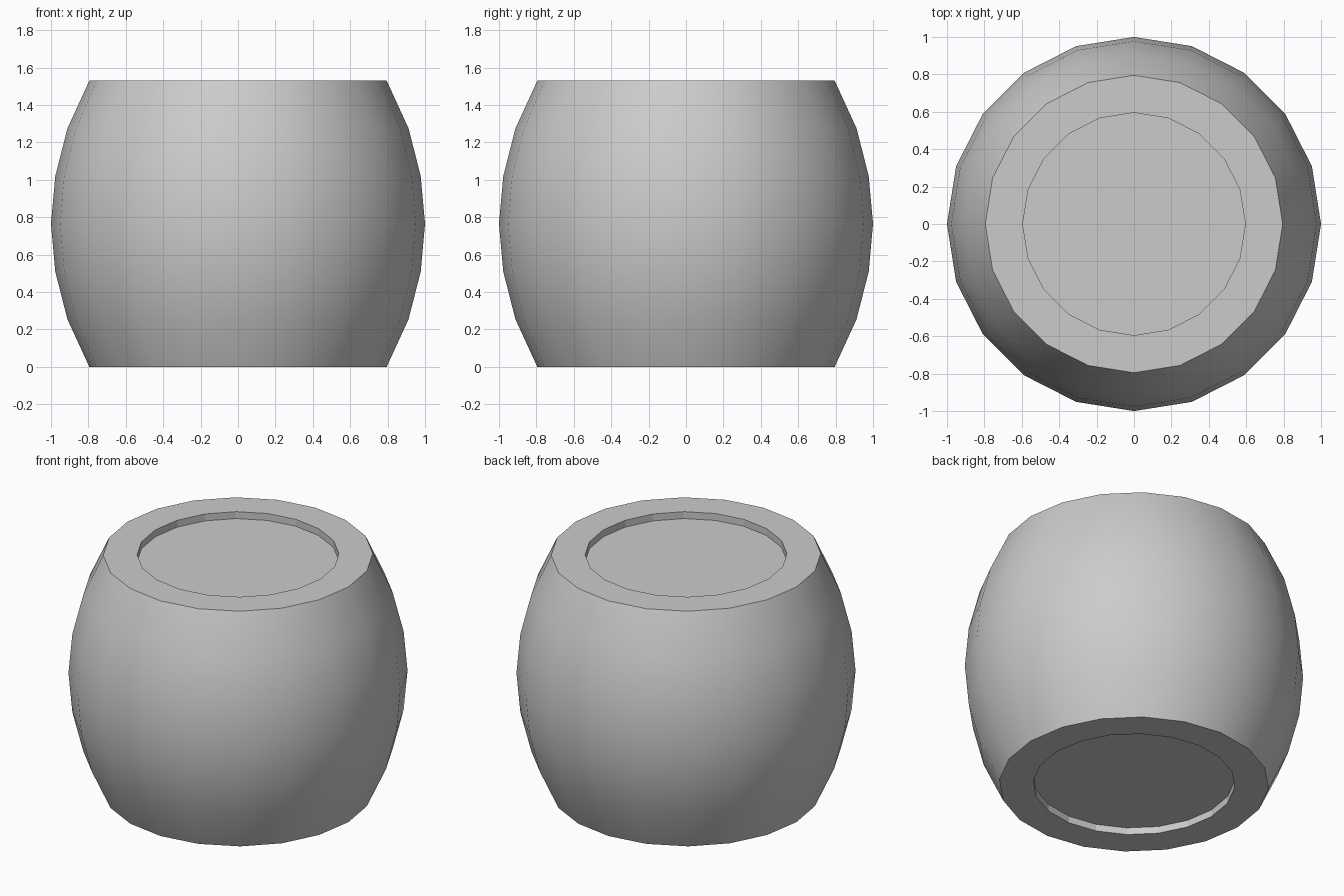
import bpy, bmesh
from math import cos, sin, pi

if "Cube" in bpy.data.objects:
    bpy.data.objects.remove(bpy.data.objects["Cube"])

SIDES = 20
HEIGHT = 1.53
RECESS_R, RECESS_D = 0.595, 0.045

# Bulging stave profile, mirrored about mid height, with recessed ends
half = [(0.795, 0.0), (0.912, 0.255), (0.977, 0.51)]
staves = half + [(1.0, HEIGHT / 2)] + [(r, HEIGHT - z) for r, z in reversed(half)]
profile = ([(RECESS_R, RECESS_D), (RECESS_R, 0.0)] + staves +
           [(RECESS_R, HEIGHT), (RECESS_R, HEIGHT - RECESS_D)])

bm = bmesh.new()
rings = [[bm.verts.new((r * cos(2 * pi * i / SIDES), r * sin(2 * pi * i / SIDES), z))
          for i in range(SIDES)] for r, z in profile]

# Walls: smooth on the staves, flat on the rims and recess walls
for k, (low, high) in enumerate(zip(rings, rings[1:])):
    for i in range(SIDES):
        j = (i + 1) % SIDES
        face = bm.faces.new((low[i], low[j], high[j], high[i]))
        face.smooth = 2 <= k < 1 + len(staves)

# Barrel heads
bm.faces.new(rings[0][::-1])
bm.faces.new(rings[-1])
bmesh.ops.recalc_face_normals(bm, faces=bm.faces)

mesh = bpy.data.meshes.new("barrel")
bm.to_mesh(mesh)
bm.free()
barrel = bpy.data.objects.new("barrel", mesh)
bpy.context.collection.objects.link(barrel)
